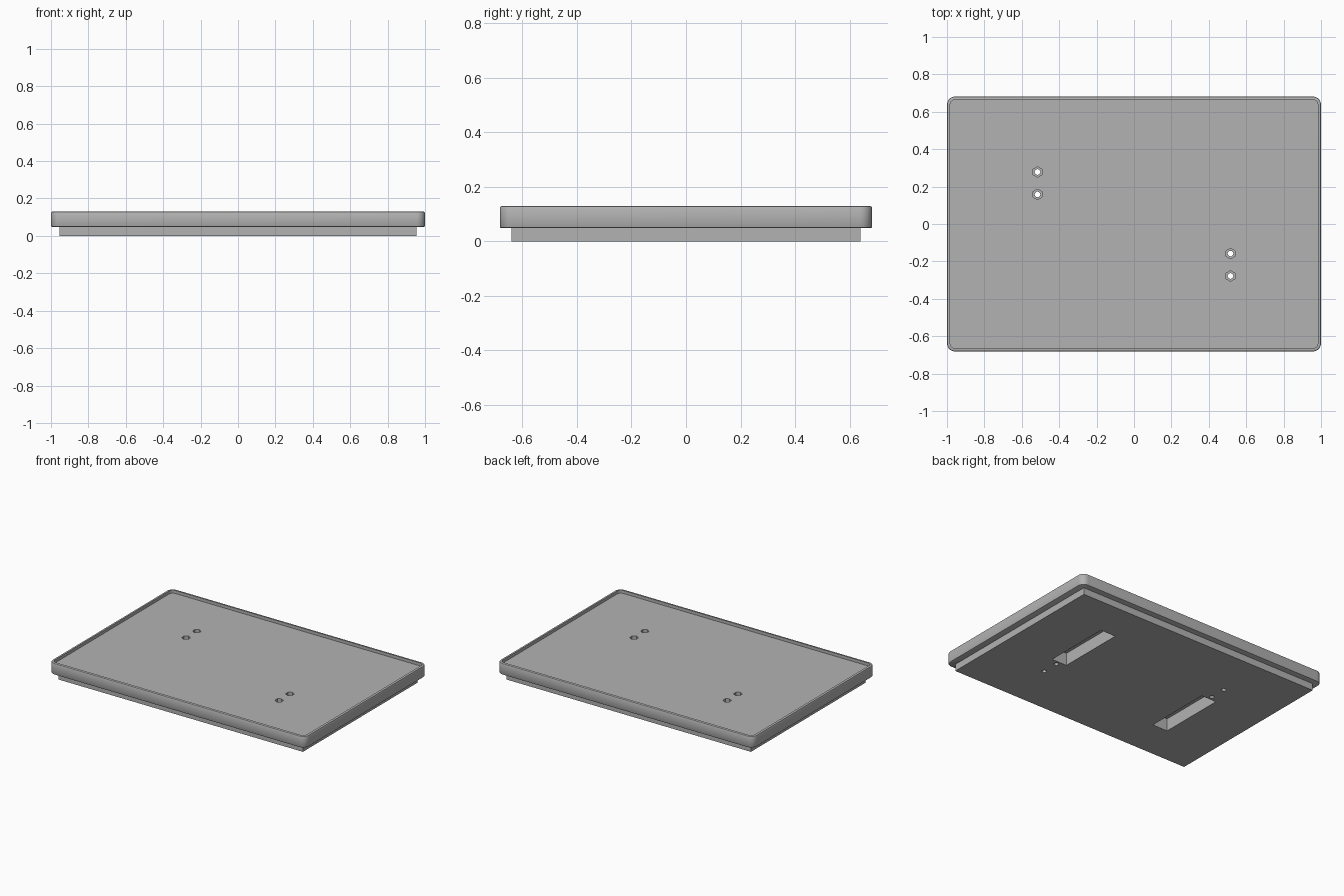
import bpy
import bmesh
from math import cos, sin, pi, radians

old = bpy.data.objects.get("Cube")
if old:
    bpy.data.objects.remove(old, do_unlink=True)

HALF_X, HALF_Y, CORNER = 1.0, 0.682, 0.045
LIP_Z, FLOOR_Z, TOP_Z = 0.048, 0.108, 0.129

grey = bpy.data.materials.new("mid grey")
grey.use_nodes = True
grey.diffuse_color = (0.45, 0.45, 0.45, 1)
grey.node_tree.nodes["Principled BSDF"].inputs["Base Color"].default_value = (0.45, 0.45, 0.45, 1)


def make_object(name, bm):
    bmesh.ops.recalc_face_normals(bm, faces=bm.faces)
    mesh = bpy.data.meshes.new(name)
    bm.to_mesh(mesh)
    bm.free()
    mesh.materials.append(grey)
    obj = bpy.data.objects.new(name, mesh)
    bpy.context.collection.objects.link(obj)
    return obj


def rounded_outline(inset, steps=8):
    """Points of the rounded rectangle, drawn in by the inset."""
    points = []
    for quarter, (sx, sy) in enumerate([(1, 1), (-1, 1), (-1, -1), (1, -1)]):
        for i in range(steps + 1):
            a = (quarter + i / steps) * pi / 2
            r = CORNER - inset
            points.append((sx * (HALF_X - CORNER) + r * cos(a),
                           sy * (HALF_Y - CORNER) + r * sin(a)))
    return points


def loft(name, profile):
    """Join stacked rounded outlines and close both ends."""
    bm = bmesh.new()
    rings = [[bm.verts.new((x, y, z)) for x, y in rounded_outline(inset)]
             for inset, z in profile]
    n = len(rings[0])
    for low, high in zip(rings, rings[1:]):
        for i in range(n):
            j = (i + 1) % n
            bm.faces.new((low[i], low[j], high[j], high[i]))
    bm.faces.new(rings[0])
    bm.faces.new(rings[-1])
    return make_object(name, bm)


def box(name, x, y, z0, z1, width, depth):
    bm = bmesh.new()
    bmesh.ops.create_cube(bm, size=1)
    bmesh.ops.scale(bm, vec=(width, depth, z1 - z0), verts=bm.verts)
    bmesh.ops.translate(bm, vec=(x, y, (z0 + z1) / 2), verts=bm.verts)
    return make_object(name, bm)


def prism(name, x, y, z0, z1, radius, sides):
    bm = bmesh.new()
    bmesh.ops.create_cone(bm, cap_ends=True, segments=sides, radius1=radius,
                          radius2=radius, depth=z1 - z0)
    bmesh.ops.translate(bm, vec=(x, y, (z0 + z1) / 2), verts=bm.verts)
    return make_object(name, bm)


# Lid with a softened edge and a shallow tray on top
lid = loft("lid", [(0.006, LIP_Z), (0.002, LIP_Z + 0.002), (0, LIP_Z + 0.006),
                   (0, TOP_Z - 0.006), (0.002, TOP_Z - 0.002), (0.006, TOP_Z),
                   (0.017, TOP_Z), (0.017, FLOOR_Z)])

# Square-cornered plug underneath
plug = box("plug", 0, 0, 0, LIP_Z, 1.91, 1.28)

# Cutters for grip slots, screw holes and hexagonal nut seats, turned half round
cutters = []
for s in (1, -1):
    cutters.append(box("slot_cutter", s * 0.516, s * 0.114, -0.1, 0.088, 0.118, 0.485))
    for y in (-0.158, -0.278):
        cutters.append(prism("hole_cutter", s * 0.516, s * y, -0.1, 0.3, 0.015, 24))
        cutters.append(prism("nut_cutter", s * 0.516, s * y, 0.07, 0.3, 0.028, 6))

for part in (lid, plug):
    bpy.context.view_layer.objects.active = part
    for cutter in cutters:
        mod = part.modifiers.new("cut", "BOOLEAN")
        mod.operation = "DIFFERENCE"
        mod.solver = "EXACT"
        mod.object = cutter
        bpy.ops.object.modifier_apply(modifier=mod.name)
for cutter in cutters:
    bpy.data.objects.remove(cutter, do_unlink=True)

# Smooth the rounded corners and holes, keep the other edges crisp
for part in (lid, plug):
    bpy.ops.object.select_all(action="DESELECT")
    part.select_set(True)
    bpy.context.view_layer.objects.active = part
    bpy.ops.object.shade_smooth_by_angle(angle=radians(30))
